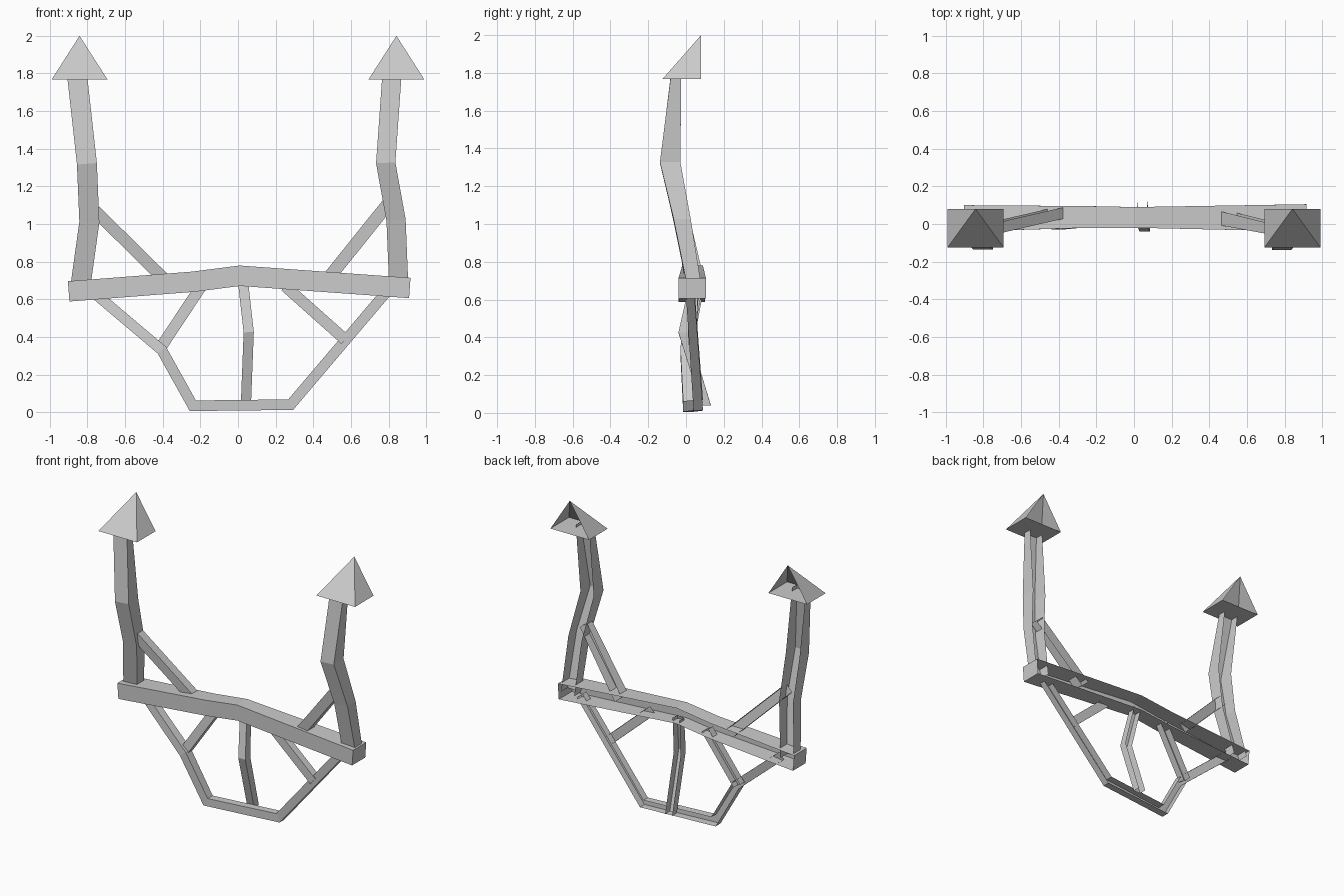
import bpy
from mathutils import Vector

cube = bpy.data.objects.get("Cube")
if cube:
    bpy.data.objects.remove(cube, do_unlink=True)

grey = bpy.data.materials.new("plain grey")
grey.use_nodes = True
colour = (0.6, 0.6, 0.6, 1)
grey.diffuse_color = colour
grey.node_tree.nodes["Principled BSDF"].inputs["Base Color"].default_value = colour


def add_object(name, verts, faces):
    mesh = bpy.data.meshes.new(name)
    mesh.from_pydata(verts, [], faces)
    mesh.materials.append(grey)
    mesh.update()
    obj = bpy.data.objects.new(name, mesh)
    bpy.context.collection.objects.link(obj)
    return obj


def channel(name, path, width, capped=False):
    """Mitred beam with an open back; path holds x, z, front y, back y."""
    pts = [Vector((p[0], p[1])) for p in path]
    dirs = [(b - a).normalized() for a, b in zip(pts, pts[1:])]
    verts, faces = [], []
    for i, (p, (_, _, front, back)) in enumerate(zip(pts, path)):
        before, after = dirs[max(i - 1, 0)], dirs[min(i, len(dirs) - 1)]
        mid = (before + after).normalized()
        side = Vector((-mid.y, mid.x)) * (width / 2 / mid.dot(after))
        a, b = p + side, p - side
        verts += [(a.x, back, a.y), (a.x, front, a.y),
                  (b.x, front, b.y), (b.x, back, b.y)]
    for i in range(len(dirs)):
        k = 4 * i
        faces += [(k + j, k + j + 4, k + j + 5, k + j + 1) for j in range(3)]
    if capped:
        k = 4 * len(dirs)
        faces += [(0, 1, 2, 3), (k + 3, k + 2, k + 1, k)]
    obj = add_object(name, verts, faces)
    if obj.data.polygons[1].normal.y > 0:
        obj.data.flip_normals()


# Main crossbar
channel("crossbar", [(-0.9, 0.642, -0.04, 0.1), (-0.24, 0.693, -0.02, 0.095),
                     (0.01, 0.725, -0.02, 0.09), (0.913, 0.66, -0.04, 0.105)],
        0.108, capped=True)

# Upright posts
channel("right_post", [(-0.84, 0.65, 0.01, 0.085), (-0.79, 1.01, -0.065, 0.025),
                       (-0.803, 1.32, -0.135, -0.03), (-0.855, 1.79, -0.08, -0.025)], 0.106)
channel("left_post", [(0.855, 0.65, 0.01, 0.085), (0.84, 1.02, -0.065, 0.025),
                      (0.785, 1.325, -0.138, -0.03), (0.818, 1.79, -0.08, -0.025)], 0.102)

# Pointed caps, open at the back
for name, x in (("right_cap", -0.842), ("left_cap", 0.842)):
    l, r, f, b, z = x - 0.149, x + 0.149, -0.125, 0.08, 1.767
    add_object(name, [(l, f, z), (r, f, z), (r, b, z), (l, b, z), (x, b, 2)],
               [(0, 1, 4), (1, 2, 4), (3, 0, 4), (3, 2, 1, 0)])

# Lower frame
channel("lower_frame", [(-0.76, 0.63, 0.03, 0.085), (-0.405, 0.33, -0.03, 0.03),
                        (-0.24, 0.034, -0.015, 0.04), (0.28, 0.04, 0.04, 0.09),
                        (0.79, 0.64, 0.0, 0.045)], 0.056)

# Braces
channel("centre_strut", [(0.027, 0.69, 0.02, 0.07), (0.057, 0.425, -0.04, 0.015),
                         (0.042, 0.04, 0.08, 0.132)], 0.054)
channel("right_lower_brace", [(-0.42, 0.33, -0.01, 0.04), (-0.195, 0.67, 0.02, 0.07)], 0.06)
channel("left_lower_brace", [(0.25, 0.67, 0.01, 0.06), (0.57, 0.385, 0.01, 0.06)], 0.06)
channel("right_upper_brace", [(-0.76, 1.07, -0.055, 0.005), (-0.39, 0.705, 0.03, 0.09)], 0.064)
channel("left_upper_brace", [(0.8, 1.11, -0.065, -0.01), (0.475, 0.705, -0.005, 0.07)], 0.068)
